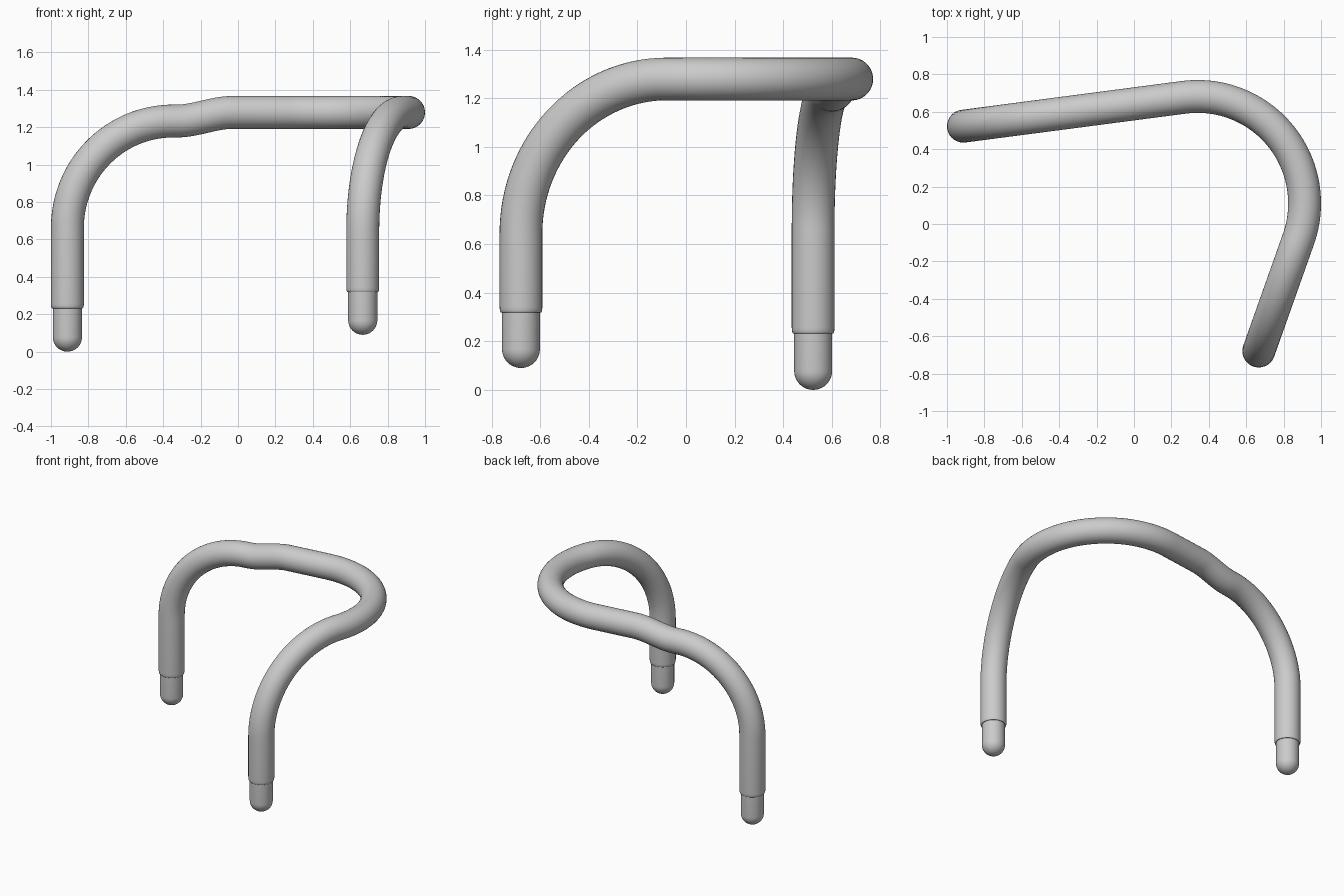
import bpy, bmesh
from math import sin, cos, pi, radians
from mathutils import Vector

if "Cube" in bpy.data.objects:
    bpy.data.objects.remove(bpy.data.objects["Cube"], do_unlink=True)

grey = bpy.data.materials.new("light grey metal")
grey.use_nodes = True
GREY = (0.6, 0.6, 0.6, 1)
grey.diffuse_color = GREY
grey.node_tree.nodes["Principled BSDF"].inputs["Base Color"].default_value = GREY

TUBE_R, PLUG_R = 0.088, 0.078
TOP = 1.279                                     # centreline height of the rail
BACK, FRONT = Vector((-0.912, 0.523, 0)), Vector((0.667, -0.679, 0))
BEND, BEND_R = Vector((0.34, 0.11, 0)), 0.572   # plan bend of the rail
BEND_FROM, BEND_TO = radians(97.4), radians(-19.5)


def on_bend(a):
    return BEND + Vector((cos(a), sin(a), 0)) * BEND_R


def leg(foot, toward, step_z, radius, top):
    """Points and radii of a leg: rounded lip, straight part, quarter bend."""
    out = (toward - foot).normalized()
    pts = []
    lip = 0.025
    for i in range(6):
        a = i / 5 * pi / 2
        pts.append((foot + Vector((0, 0, step_z + lip * (1 - cos(a)))),
                    1 - 0.07 * (1 - sin(a))))
    for i in range(33):
        a = i / 32 * pi / 2
        pts.append((foot + out * radius * (1 - cos(a))
                    + Vector((0, 0, top - radius * (1 - sin(a)))), 1))
    return pts


# Centreline of the bent tube
rail_start, rail_end = on_bend(BEND_FROM), on_bend(BEND_TO)
LOW = 1.233
path = leg(BACK, rail_start, 0.232, 0.57, LOW)
along = (rail_start - BACK).normalized()
for i in range(1, 17):                          # gentle kink up to the rail
    t = i / 16
    p = BACK + along * (0.59 + 0.3 * t)
    p.z = LOW + (TOP - LOW) * t * t * (3 - 2 * t)
    path.append((p, 1))
for i in range(49):                             # wide bend in plan
    p = on_bend(BEND_FROM + (BEND_TO - BEND_FROM) * i / 48)
    p.z = TOP
    path.append((p, 1))
front = leg(FRONT, rail_end, 0.318, (rail_end - FRONT).length, TOP)
path += front[-2::-1]

# Tube swept along the centreline
curve = bpy.data.curves.new("bent_tube", 'CURVE')
curve.dimensions = '3D'
curve.bevel_depth = TUBE_R
curve.bevel_resolution = 14
curve.use_fill_caps = True
spline = curve.splines.new('POLY')
spline.points.add(len(path) - 1)
for point, (co, scale) in zip(spline.points, path):
    point.co = (*co, 1)
    point.radius = scale
tube = bpy.data.objects.new("bent_tube", curve)
bpy.context.collection.objects.link(tube)
curve.materials.append(grey)


def finish(obj):
    bpy.ops.object.select_all(action='DESELECT')
    obj.select_set(True)
    bpy.context.view_layer.objects.active = obj
    if obj.type == 'CURVE':
        bpy.ops.object.convert(target='MESH')
    bpy.ops.object.shade_smooth_by_angle(angle=radians(35))


finish(tube)


# Round-ended plugs under both legs
def plug(name, foot, bottom, top):
    bm = bmesh.new()
    bmesh.ops.create_uvsphere(bm, u_segments=40, v_segments=20, radius=PLUG_R)
    upper = [v for v in bm.verts if v.co.z > 0.001]
    bmesh.ops.delete(bm, geom=upper, context='VERTS')
    rim = [e for e in bm.edges if e.is_boundary]
    grown = bmesh.ops.extrude_edge_only(bm, edges=rim)["geom"]
    verts = [g for g in grown if isinstance(g, bmesh.types.BMVert)]
    bmesh.ops.translate(bm, verts=verts, vec=(0, 0, top - bottom - PLUG_R))
    bmesh.ops.holes_fill(bm, edges=[e for e in bm.edges if e.is_boundary])
    bmesh.ops.recalc_face_normals(bm, faces=bm.faces)
    mesh = bpy.data.meshes.new(name)
    bm.to_mesh(mesh)
    bm.free()
    mesh.materials.append(grey)
    obj = bpy.data.objects.new(name, mesh)
    obj.location = foot + Vector((0, 0, bottom + PLUG_R))
    bpy.context.collection.objects.link(obj)
    finish(obj)


plug("back_plug", BACK, 0.0, 0.26)
plug("front_plug", FRONT, 0.09, 0.345)
